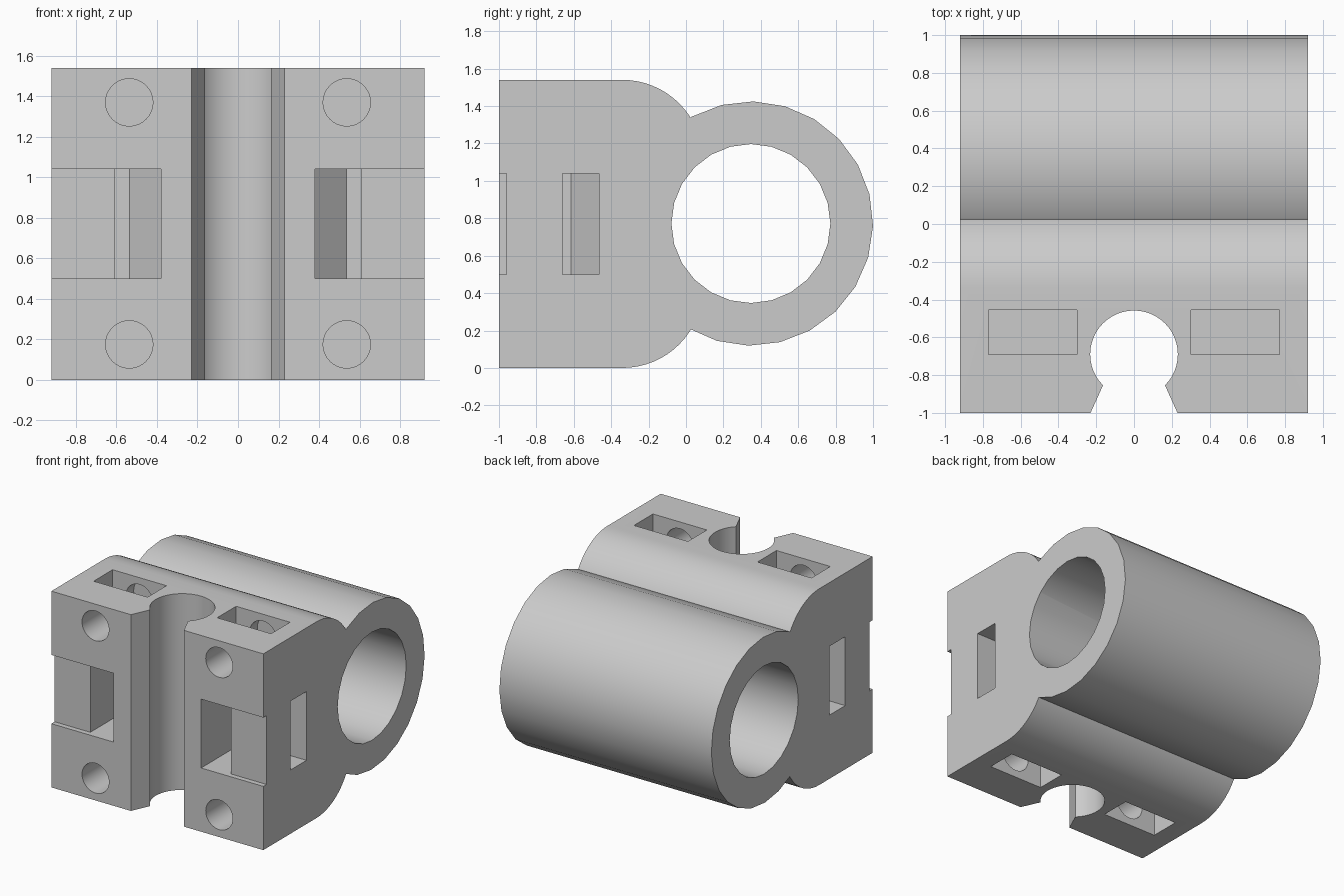
import bpy, bmesh, math
from mathutils import Vector

cube = bpy.data.objects.get("Cube")
if cube:
    bpy.data.objects.remove(cube, do_unlink=True)

HALF_W, HEIGHT = 0.92, 1.54
MID = HEIGHT / 2
TUBE_Y, TUBE_R, BORE_R = 0.347, 0.653, 0.425

grey = bpy.data.materials.new("plain grey")
grey.use_nodes = True
colour = (0.6, 0.6, 0.6, 1)
grey.diffuse_color = colour
grey.node_tree.nodes["Principled BSDF"].inputs["Base Color"].default_value = colour


def arc(cu, cv, r, start, end, steps):
    angles = [math.radians(start + (end - start) * i / steps) for i in range(steps + 1)]
    return [(cu + r * math.cos(a), cv + r * math.sin(a)) for a in angles]


def circle(cu, cv, r, sides, phase=0):
    return arc(cu, cv, r, phase, phase + 360, sides)[:-1]


def prism(name, profile, axis, low, high):
    """Extrude a 2D profile along the given axis."""
    place = {"x": lambda u, v, w: (w, u, v),
             "y": lambda u, v, w: (u, w, v),
             "z": lambda u, v, w: (u, v, w)}[axis]
    bm = bmesh.new()
    face = bm.faces.new([bm.verts.new(place(u, v, low)) for u, v in profile])
    new = bmesh.ops.extrude_face_region(bm, geom=[face])["geom"]
    shift = Vector(place(0, 0, high - low))
    bmesh.ops.translate(bm, vec=shift, verts=[g for g in new if isinstance(g, bmesh.types.BMVert)])
    bmesh.ops.recalc_face_normals(bm, faces=bm.faces[:])
    mesh = bpy.data.meshes.new(name)
    bm.to_mesh(mesh)
    bm.free()
    obj = bpy.data.objects.new(name, mesh)
    bpy.context.collection.objects.link(obj)
    mesh.materials.append(grey)
    return obj


def rect(u0, u1, v0, v1):
    return [(u0, v0), (u1, v0), (u1, v1), (u0, v1)]


# Clamp block with rounded rear shoulders
R = 0.43
block = [(-1, 0)] + arc(-0.34, R, R, -90, 0, 16)
block += arc(-0.34, HEIGHT - R, R, 0, 90, 16) + [(-1, HEIGHT)]
body = prism("bearing_clamp", block, "x", -HALF_W, HALF_W)

# Horizontal tube and its bore
tube = prism("tube", circle(TUBE_Y, MID + 0.002, TUBE_R, 24, -1.2), "x", -HALF_W, HALF_W)
bore = prism("bore_cutter", circle(TUBE_Y, MID + 0.002, BORE_R, 24), "x", -1.2, 1.2)
steps = [(tube, "UNION"), (bore, "DIFFERENCE")]

# Vertical rod channel with a flared mouth
channel = arc(0, -0.69, 0.232, -45, 225, 36) + [(-0.23, -1), (-0.23, -1.1), (0.23, -1.1), (0.23, -1)]
steps.append((prism("rod_channel_cutter", channel, "z", -0.2, 1.8), "DIFFERENCE"))

for s in (-1, 1):
    # Strap passage: front recess, chamfered inner corner, side exit
    strap = [(0.38, -1.1), (0.38, -0.615), (0.535, -0.465), (1.1, -0.465), (1.1, -0.66),
             (0.61, -0.66), (0.61, -0.96), (1.1, -0.96), (1.1, -1.1)]
    strap = [(s * x, y) for x, y in strap]
    steps.append((prism("strap_cutter", strap, "z", 0.5, 1.04), "DIFFERENCE"))
    # Screw holes and nut pockets, top and bottom
    for z, low, high in ((1.37, 1.135, 1.7), (0.175, -0.2, 0.405)):
        hole = circle(s * 0.537, z, 0.117, 32)
        steps.append((prism("screw_hole_cutter", hole, "y", -1.1, -0.36), "DIFFERENCE"))
        pocket = rect(s * 0.302, s * 0.77, -0.69, -0.455)
        steps.append((prism("nut_pocket_cutter", pocket, "z", low, high), "DIFFERENCE"))

# Apply the solid operations, then drop the helpers
for obj, operation in steps:
    obj.hide_render = True
    mod = body.modifiers.new(obj.name, "BOOLEAN")
    mod.operation, mod.object, mod.solver = operation, obj, "EXACT"
bpy.context.view_layer.update()
result = bpy.data.meshes.new_from_object(body.evaluated_get(bpy.context.evaluated_depsgraph_get()))
body.modifiers.clear()
body.data = result
for obj, _ in steps:
    bpy.data.objects.remove(obj, do_unlink=True)

# Smooth curved walls, crisp corners
bpy.ops.object.select_all(action="DESELECT")
body.select_set(True)
bpy.context.view_layer.objects.active = body
bpy.ops.object.shade_smooth_by_angle(angle=math.radians(30))
